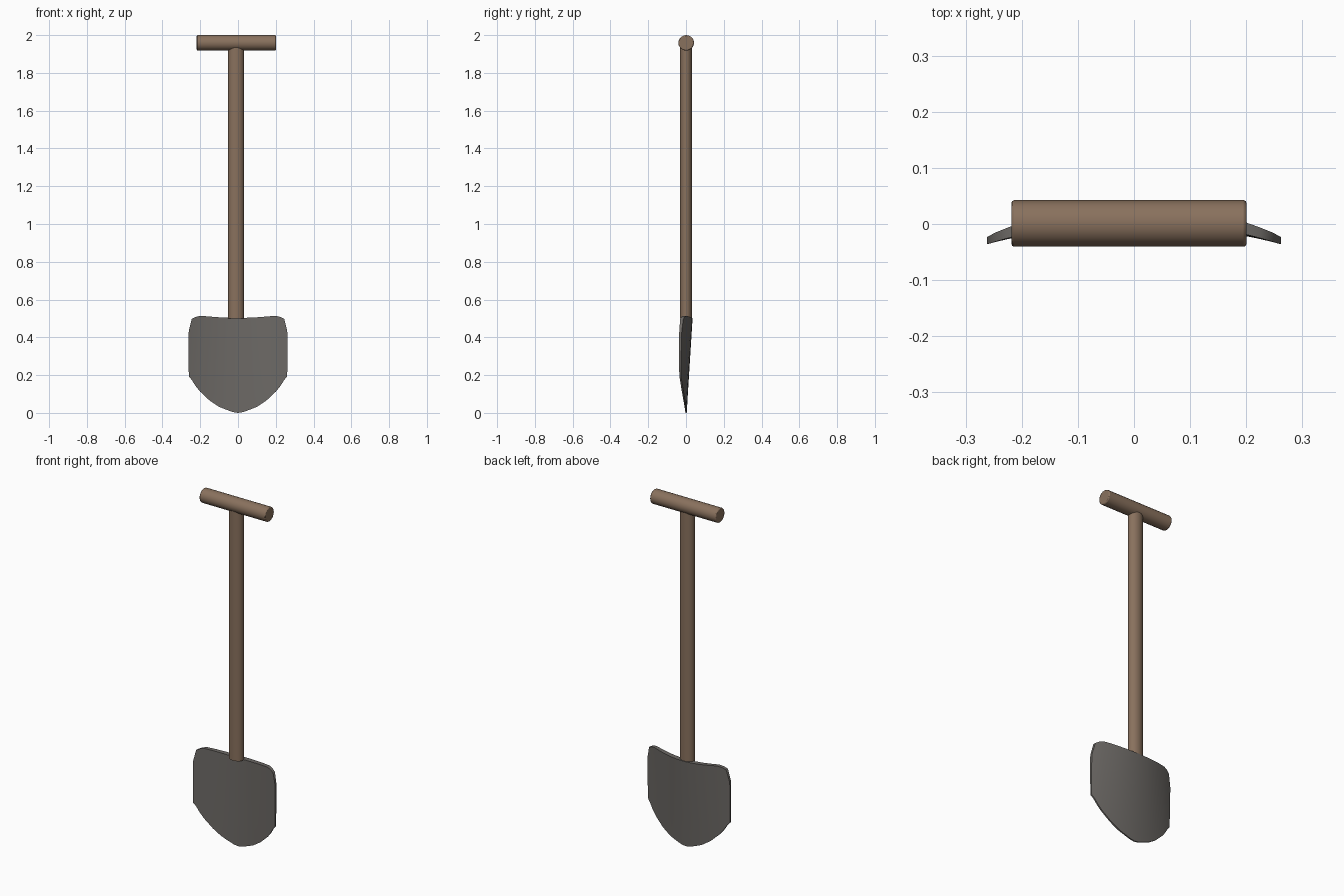
import bpy, bmesh, math

if "Cube" in bpy.data.objects:
    bpy.data.objects.remove(bpy.data.objects["Cube"])


def material(name, rgb):
    m = bpy.data.materials.new(name)
    m.diffuse_color = (*rgb, 1)
    m.use_nodes = True
    m.node_tree.nodes["Principled BSDF"].inputs["Base Color"].default_value = m.diffuse_color
    return m


wood = material("brown wood", (0.25, 0.165, 0.11))
steel = material("grey steel", (0.15, 0.14, 0.13))


def finish(ob, mat, angle=40):
    ob.data.materials.clear()
    ob.data.materials.append(mat)
    bpy.ops.object.select_all(action='DESELECT')
    ob.select_set(True)
    bpy.context.view_layer.objects.active = ob
    bpy.ops.object.shade_smooth_by_angle(angle=math.radians(angle))


def rod(name, loc, length, scale, rot=(0, 0, 0)):
    bpy.ops.mesh.primitive_cylinder_add(vertices=20, radius=1, depth=length,
                                        location=loc, rotation=rot)
    ob = bpy.context.object
    ob.name = name
    ob.scale = (*scale, 1)
    bpy.ops.object.transform_apply(location=False, rotation=True, scale=True)
    finish(ob, wood)
    return ob


# Oval shaft and round cross grip
rod("shaft", (-0.01, 0, 1.225), 1.45, (0.042, 0.032))
grip = rod("grip", (-0.009, 0.001, 1.959), 0.419, (0.041, 0.0415), (0, math.pi / 2, 0))
bev = grip.modifiers.new("rounded ends", 'BEVEL')
bev.width = 0.005
bev.segments = 2
bev.limit_method = 'ANGLE'
bev.angle_limit = math.radians(50)

# Blade: half outline as (x, bottom z, top z), dished forward at the sides
HALF = [(0, 0.005, 0.503), (0.025, 0.009, 0.503), (0.06, 0.021, 0.504),
        (0.1, 0.037, 0.506), (0.15, 0.065, 0.510), (0.2, 0.112, 0.514),
        (0.225, 0.143, 0.508), (0.245, 0.175, 0.497), (0.26, 0.192, 0.435),
        (0.262, 0.26, 0.42)]
COLUMNS = [(-x, a, b) for x, a, b in HALF[:0:-1]] + HALF
ROWS = 10


def blade_y(x, z, side):
    middle = 0.04 * z - (0.5 + 0.42 * z) * x * x
    thick = (0.007 + 0.045 * z) * (1 - 0.5 * (x / 0.262) ** 2)
    return middle + side * thick / 2


bm = bmesh.new()
grid = {}
for side in (-1, 1):
    for i, (x, lo, hi) in enumerate(COLUMNS):
        for j in range(ROWS + 1):
            z = lo + (hi - lo) * j / ROWS
            # Slightly rounded rim
            grid[side, i, j] = bm.verts.new((x, blade_y(x, z, side), z))
n = len(COLUMNS) - 1
for i in range(n):
    for j in range(ROWS):
        for s in (-1, 1):
            bm.faces.new([grid[s, i, j], grid[s, i + 1, j],
                          grid[s, i + 1, j + 1], grid[s, i, j + 1]])
    for j in (0, ROWS):
        bm.faces.new([grid[-1, i, j], grid[-1, i + 1, j],
                      grid[1, i + 1, j], grid[1, i, j]])
for i in (0, n):
    for j in range(ROWS):
        bm.faces.new([grid[-1, i, j], grid[-1, i, j + 1],
                      grid[1, i, j + 1], grid[1, i, j]])
# Drop to the floor
low = min(v.co.z for v in bm.verts)
for v in bm.verts:
    v.co.z -= low if v.co.z < 0.06 else 0
bmesh.ops.recalc_face_normals(bm, faces=bm.faces)
mesh = bpy.data.meshes.new("blade")
bm.to_mesh(mesh)
bm.free()
blade = bpy.data.objects.new("blade", mesh)
bpy.context.collection.objects.link(blade)
finish(blade, steel, 50)
